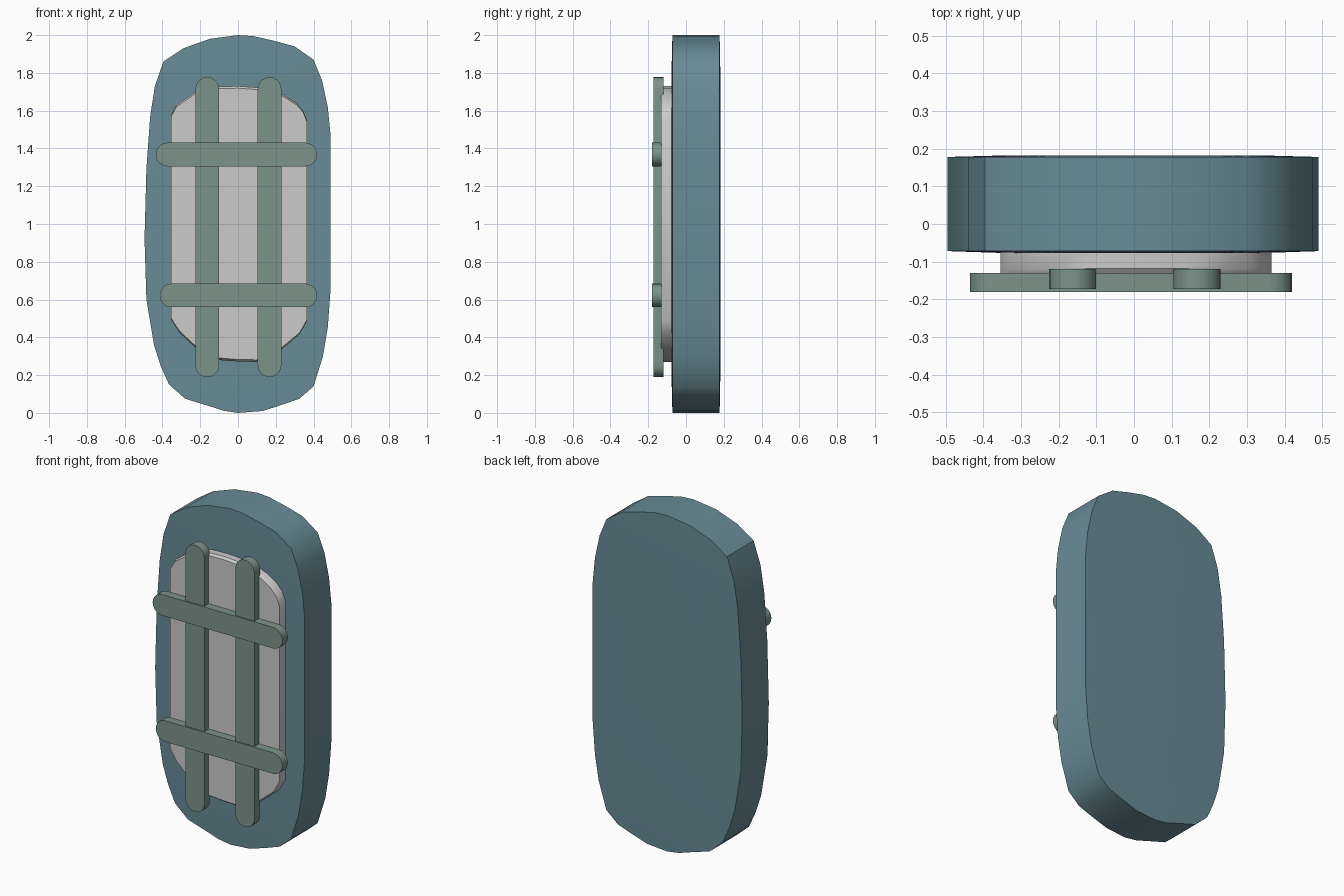
import bpy, bmesh, math

if "Cube" in bpy.data.objects:
    bpy.data.objects.remove(bpy.data.objects["Cube"])


def material(name, color):
    m = bpy.data.materials.new(name)
    m.diffuse_color = (*color, 1)
    m.use_nodes = True
    m.node_tree.nodes["Principled BSDF"].inputs["Base Color"].default_value = m.diffuse_color
    return m


def loft(name, rings, mat=None, angle=35):
    """Solid through matching rings of (x, y, z) points, ordered front to back."""
    bm = bmesh.new()
    loops = [[bm.verts.new(p) for p in ring] for ring in rings]
    n = len(loops[0])
    for a, b in zip(loops, loops[1:]):
        for i in range(n):
            j = (i + 1) % n
            bm.faces.new((a[i], a[j], b[j], b[i]))
    bm.faces.new(loops[0])
    bm.faces.new(loops[-1])
    bmesh.ops.recalc_face_normals(bm, faces=bm.faces)
    me = bpy.data.meshes.new(name)
    bm.to_mesh(me)
    bm.free()
    ob = bpy.data.objects.new(name, me)
    bpy.context.collection.objects.link(ob)
    if mat:
        me.materials.append(mat)
    bpy.ops.object.select_all(action='DESELECT')
    ob.select_set(True)
    bpy.context.view_layer.objects.active = ob
    bpy.ops.object.shade_smooth_by_angle(angle=math.radians(angle))
    return ob


def ring(outline, y, sx=1.0, sz=1.0):
    """Outline placed at depth y, scaled about the middle height."""
    return [(x * sx, y, 1 + (z - 1) * sz) for x, z in outline]


def bar(name, start, end, radius, y0, y1, mat):
    """Flat bar with round ends between two (x, z) end centres."""
    a = math.atan2(end[1] - start[1], end[0] - start[0])
    pts = []
    for (cx, cz), base in ((end, a - math.pi / 2), (start, a + math.pi / 2)):
        for i in range(11):
            t = base + math.pi * i / 10
            pts.append((cx + radius * math.cos(t), cz + radius * math.sin(t)))
    return loft(name, [ring(pts, y0), ring(pts, y1)], mat)


slate = material("slate_blue", (0.14, 0.26, 0.31))
moss = material("grey_green", (0.20, 0.295, 0.255))

# Thick uneven slab with very slightly domed faces
slab = [(0, 2.0), (0.08, 1.995), (0.19, 1.97), (0.30, 1.94), (0.40, 1.87),
        (0.445, 1.76), (0.475, 1.62), (0.49, 1.47), (0.49, 1.0), (0.49, 0.65),
        (0.475, 0.45), (0.45, 0.30), (0.40, 0.14), (0.325, 0.075), (0.24, 0.045),
        (0.13, 0.01), (0.0, 0.0), (-0.08, 0.012), (-0.14, 0.032), (-0.28, 0.075),
        (-0.365, 0.15), (-0.41, 0.25), (-0.445, 0.36), (-0.485, 0.60),
        (-0.495, 0.92), (-0.485, 1.29), (-0.465, 1.57), (-0.44, 1.73),
        (-0.395, 1.86), (-0.29, 1.93), (-0.15, 1.98)]
loft("stone_slab", [ring(slab, -0.077, 0.7, 0.8), ring(slab, -0.072),
                    ring(slab, 0.178), ring(slab, 0.182, 0.7, 0.8)], slate)

# Raised grey panel on the front
panel = [(0, 1.73), (0.14, 1.72), (0.24, 1.685), (0.31, 1.64), (0.345, 1.60),
         (0.365, 1.55), (0.365, 0.485), (0.325, 0.415), (0.23, 0.335),
         (0.10, 0.27), (0.0, 0.272), (-0.10, 0.28), (-0.225, 0.345),
         (-0.31, 0.425), (-0.355, 0.495), (-0.355, 1.575), (-0.325, 1.63),
         (-0.225, 1.70), (-0.12, 1.727)]
loft("window_panel", [ring(panel, -0.132, 1, 0.985), ring(panel, -0.118),
                      ring(panel, -0.06)])

# Upright bars
for side, x in (("left", -0.163), ("right", 0.167)):
    bar(f"upright_bar_{side}", (x, 0.252), (x, 1.715), 0.0625, -0.173, -0.12, moss)

# Cross bars lying over the uprights
for level, x0, z in (("lower", -0.352, 0.622), ("upper", -0.373, 1.368)):
    bar(f"cross_bar_{level}", (x0, z), (0.357, z), 0.0625, -0.181, -0.13, moss)
